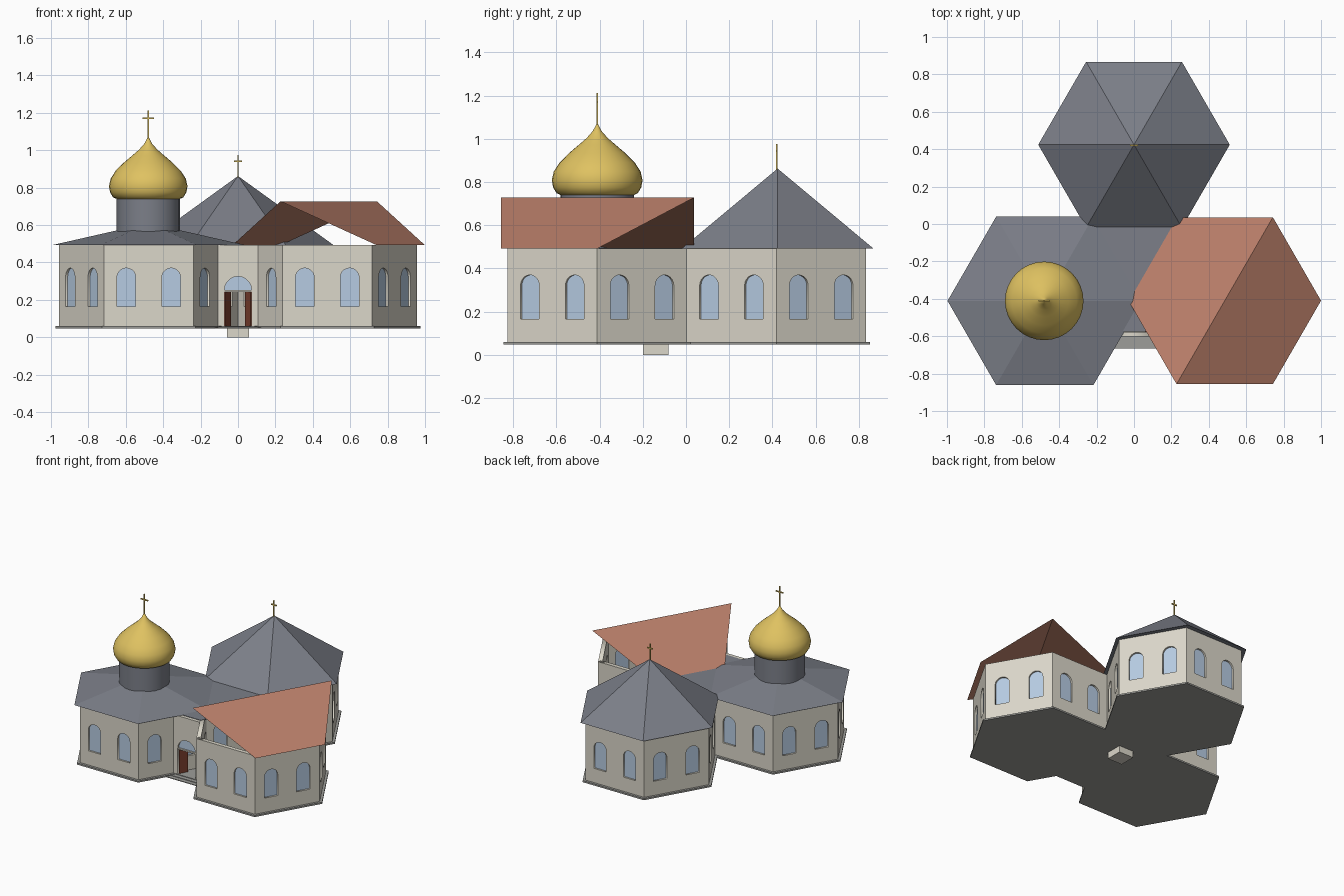
import bpy, bmesh, math
from mathutils import Matrix, Vector

if "Cube" in bpy.data.objects:
    bpy.data.objects.remove(bpy.data.objects["Cube"])


def material(name, rgb):
    m = bpy.data.materials.new(name)
    m.diffuse_color = (*rgb, 1)
    m.use_nodes = True
    m.node_tree.nodes["Principled BSDF"].inputs["Base Color"].default_value = m.diffuse_color
    return m


WALL = material("cream wall", (0.71, 0.68, 0.59))
GLASS = material("pale blue glass", (0.47, 0.60, 0.76))
SLATE = material("slate grey", (0.20, 0.212, 0.248))
RED = material("terracotta", (0.50, 0.215, 0.145))
GOLD = material("gold", (0.74, 0.54, 0.12))
DOOR = material("brown wood", (0.22, 0.055, 0.03))
STONE = material("grey stone", (0.34, 0.34, 0.32))

R, APO = 0.48, 0.48 * math.cos(math.pi / 6)
LEFT, RIGHT, BACK = (-0.477, -0.411), (0.477, -0.411), (0, 0.418)
Z0, Z1, THICK = 0.055, 0.492, 0.03


def finish(name, bm, mat, smooth=False):
    me = bpy.data.meshes.new(name)
    bm.to_mesh(me)
    bm.free()
    me.materials.append(mat)
    ob = bpy.data.objects.new(name, me)
    bpy.context.collection.objects.link(ob)
    if smooth:
        bpy.ops.object.select_all(action='DESELECT')
        ob.select_set(True)
        bpy.context.view_layer.objects.active = ob
        bpy.ops.object.shade_smooth_by_angle(angle=math.radians(40))
    return ob


def sheet(name, faces, mat):
    bm = bmesh.new()
    for f in faces:
        bm.faces.new([bm.verts.new(p) for p in f])
    bmesh.ops.remove_doubles(bm, verts=bm.verts, dist=1e-5)
    return finish(name, bm, mat)


def box(name, lo, hi, mat, matrix=Matrix()):
    bm = bmesh.new()
    lo, hi = Vector(lo), Vector(hi)
    bmesh.ops.create_cube(bm, size=1)
    bm.transform(matrix @ Matrix.Translation((lo + hi) / 2) @ Matrix.Diagonal((*(hi - lo), 1)))
    return finish(name, bm, mat)


def lathe(name, centre, rings, sides, mat, smooth=False):
    """Stack of (radius, z) rings; a zero radius closes to a tip."""
    bm = bmesh.new()
    loops = []
    for r, z in rings:
        n = sides if r > 0 else 1
        loops.append([bm.verts.new((centre[0] + r * math.cos(math.tau * i / sides),
                                    centre[1] + r * math.sin(math.tau * i / sides), z)) for i in range(n)])
    for a, b in zip(loops, loops[1:]):
        for i in range(sides):
            j = (i + 1) % sides
            bm.faces.new((a[i], a[j], b[0]) if len(b) == 1 else (a[i], a[j], b[j], b[i]))
    for ends in (loops[0][::-1], loops[-1]):
        if len(ends) > 2:
            bm.faces.new(ends)
    return finish(name, bm, mat, smooth)


def prism(name, outline, z0, z1, mat):
    bm = bmesh.new()
    f = bm.faces.new([bm.verts.new((x, y, z0)) for x, y in outline])
    top = bmesh.ops.extrude_face_region(bm, geom=[f])["geom"]
    bmesh.ops.translate(bm, vec=(0, 0, z1 - z0), verts=[v for v in top if isinstance(v, bmesh.types.BMVert)])
    bmesh.ops.recalc_face_normals(bm, faces=bm.faces)
    return finish(name, bm, mat)


def arch(x, half, z0, spring, n=10):
    return [(x - half, z0), (x + half, z0)] + [
        (x + half * math.cos(math.pi * i / n), spring + half * math.sin(math.pi * i / n)) for i in range(n + 1)]


def panel(loops, thick):
    """Upright plate: the first loop is its outline, the rest are holes."""
    cu = bpy.data.curves.new("panel", 'CURVE')
    cu.dimensions, cu.fill_mode, cu.extrude = '2D', 'BOTH', thick / 2
    for pts in loops:
        s = cu.splines.new('POLY')
        s.points.add(len(pts) - 1)
        s.use_cyclic_u = True
        for p, (x, y) in zip(s.points, pts):
            p.co = (x, y, 0, 1)
    ob = bpy.data.objects.new("panel", cu)
    bpy.context.collection.objects.link(ob)
    dg = bpy.context.evaluated_depsgraph_get()
    me = bpy.data.meshes.new_from_object(ob.evaluated_get(dg))
    bpy.data.objects.remove(ob)
    return me


def place(bm, me, origin, angle, depth):
    """Add a panel facing along angle, set back by depth from origin."""
    n = Vector((math.cos(angle), math.sin(angle), 0))
    t = Vector((0, 0, 1)).cross(n)
    o = Vector((*origin, 0)) - n * depth
    mat = Matrix(((t.x, 0, n.x, o.x), (t.y, 0, n.y, o.y), (0, 1, 0, 0), (0, 0, 0, 1)))
    part = bmesh.new()
    part.from_mesh(me)
    part.transform(mat)
    bmesh.ops.remove_doubles(part, verts=part.verts, dist=1e-5)
    bmesh.ops.recalc_face_normals(part, faces=part.faces)
    tmp = bpy.data.meshes.new("tmp")
    part.to_mesh(tmp)
    part.free()
    bm.from_mesh(tmp)
    bpy.data.meshes.remove(tmp)


def rect(half, z0, z1):
    return [(-half, z0), (half, z0), (half, z1), (-half, z1)]


# Six-sided pavilions with two arched windows in every wall
windows = [arch(x, 0.05, 0.165, 0.32) for x in (-0.12, 0.12)]
wall_mesh = panel([rect(R / 2, Z0, Z1)] + windows, THICK)
glass_meshes = [panel([w], 0.006) for w in windows]
for side, c in (("left", LEFT), ("right", RIGHT), ("back", BACK)):
    walls, glass = bmesh.new(), bmesh.new()
    for k in range(6):
        a = math.radians(30 + 60 * k)
        origin = (c[0] + APO * math.cos(a), c[1] + APO * math.sin(a))
        place(walls, wall_mesh, origin, a, THICK / 2)
        for g in glass_meshes:
            place(glass, g, origin, a, 0.016)
    finish(side + "_pavilion_walls", walls, WALL)
    finish(side + "_pavilion_windows", glass, GLASS)
    lathe(side + "_base_slab", c, [(0.5, 0.048), (0.5, 0.06)], 6, STONE)

# Central hall floor, flat roof and support block
hall = [(-0.13, -0.575), (0.13, -0.575), (0.01, -0.411), (0.24, 0.01), (-0.24, 0.01), (-0.01, -0.411)]
prism("hall_floor", hall, 0.048, 0.06, STONE)
prism("hall_roof", [(-0.1, -0.575), (0.1, -0.575), (0.24, 0.01), (-0.24, 0.01)], 0.484, 0.494, SLATE)
box("support_block", (-0.06, -0.2, 0), (0.06, -0.08, 0.048), WALL)

# Entrance wall with arched doorway, fanlight and two open leaves
entry, fan = bmesh.new(), bmesh.new()
place(entry, panel([rect(0.113, Z0, Z1), arch(0, 0.072, 0.06, 0.253)], 0.025), (0, -0.602), -math.pi / 2, 0.0125)
finish("entrance_wall", entry, WALL)
place(fan, panel([arch(0, 0.072, 0.25, 0.253)], 0.006), (0, -0.602), -math.pi / 2, 0.016)
finish("fanlight", fan, GLASS)
box("door_lintel", (-0.072, -0.6, 0.243), (0.072, -0.58, 0.253), WALL)
for side, s in (("left", -1), ("right", 1)):
    turn = Matrix.Translation((s * 0.07, -0.59, 0)) @ Matrix.Rotation(-s * math.radians(65), 4, 'Z')
    xs = sorted((0, -s * 0.068))
    box(side + "_door_leaf", (xs[0], -0.004, 0.06), (xs[1], 0.004, 0.243), DOOR, turn)

# Shallow entrance steps
for i in range(3):
    box("step_%d" % (i + 1), (-0.13, -0.665 + 0.03 * i, 0.048), (0.13, -0.57, 0.053 + 0.004 * i), STONE)

# Slate roofs
lathe("left_roof", LEFT, [(0.52, 0.492), (0, 0.61)], 6, SLATE)
lathe("back_roof", (0, 0.424), [(0.512, 0.492), (0, 0.862)], 6, SLATE)

# Terracotta roof: two slopes meeting on a diagonal ridge, ends left open
cx, cy = 0.485, -0.41
corner = [(cx + 0.515 * math.cos(math.pi / 3 * i), cy + 0.515 * math.sin(math.pi / 3 * i),
           0.727 if i in (1, 4) else 0.492) for i in range(6)]
sheet("right_roof", [[corner[i] for i in (1, 2, 3, 4)], [corner[i] for i in (4, 5, 0, 1)]], RED)

# Drum and onion dome
DOME = (-0.48, -0.411)
lathe("drum", DOME, [(0.17, 0.53), (0.17, 0.745)], 24, SLATE, True)
lathe("onion_dome", DOME, [(0.165, 0.738), (0.188, 0.748), (0.204, 0.775), (0.21, 0.808), (0.201, 0.848),
                           (0.174, 0.89), (0.13, 0.934), (0.085, 0.972), (0.048, 1.004), (0.02, 1.036),
                           (0.005, 1.065), (0, 1.068)], 32, GOLD, True)

# Crosses on both peaks
for side, (x, y), z, top, bar, half in (("dome", DOME, 1.05, 1.212, 1.17, 0.03),
                                        ("back", (0, 0.42), 0.85, 0.975, 0.942, 0.022)):
    box(side + "_cross_post", (x - 0.004, y - 0.004, z), (x + 0.004, y + 0.004, top), GOLD)
    box(side + "_cross_bar", (x - half, y - 0.004, bar - 0.004), (x + half, y + 0.004, bar + 0.004), GOLD)
